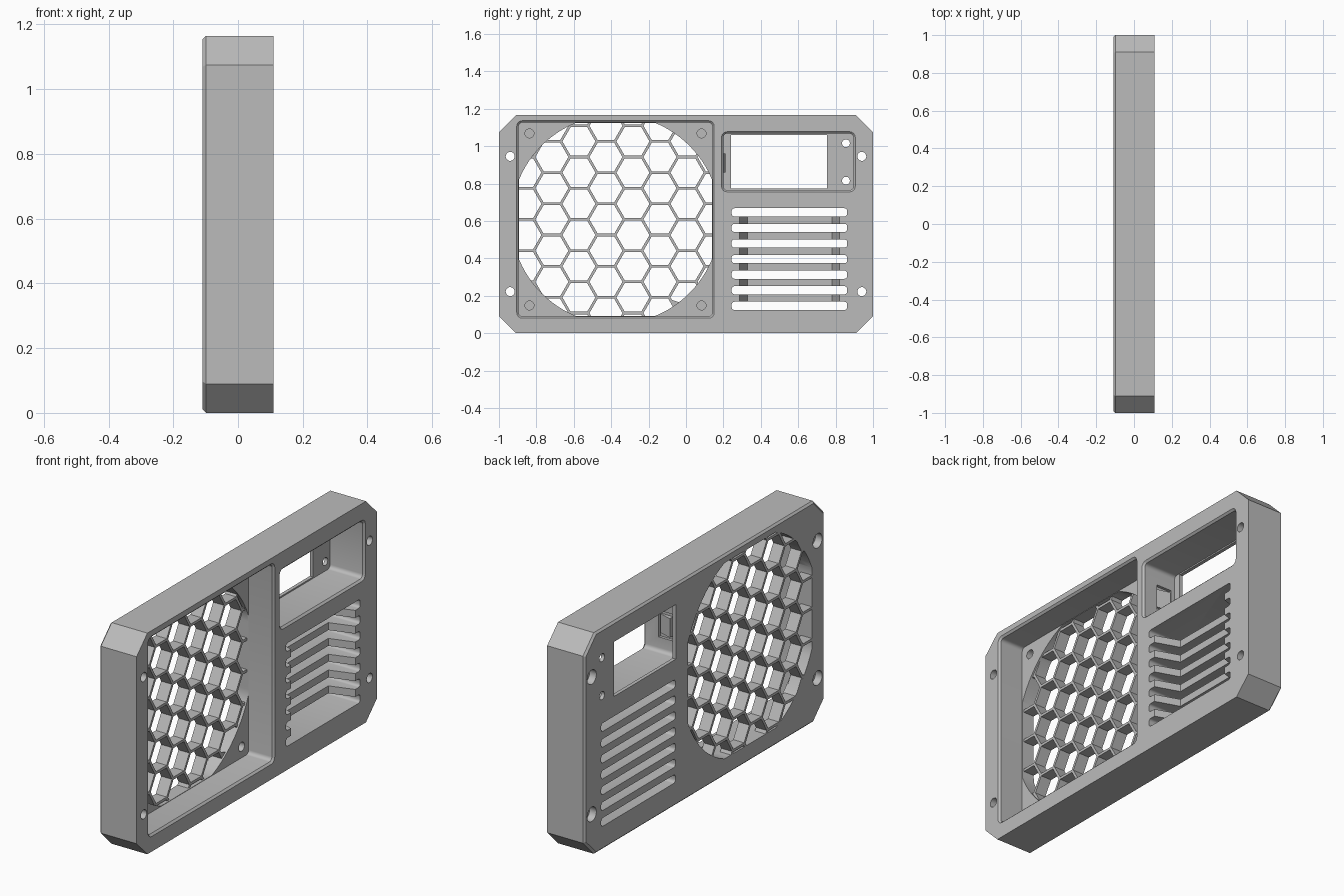
import bpy, bmesh, math

cube = bpy.data.objects.get("Cube")
if cube:
    bpy.data.objects.remove(cube, do_unlink=True)

# One grey plastic material
grey = bpy.data.materials.new("grey_plastic")
grey.use_nodes = True
COLOR = (0.5, 0.5, 0.5, 1)
grey.diffuse_color = COLOR
grey.node_tree.nodes["Principled BSDF"].inputs["Base Color"].default_value = COLOR

BACK, FACE, PAST = -0.109, 0.109, 0.13      # grille side, open side, cutter overshoot
TOP = 1.165
FAN_Y, FAN_Z = -0.377, 0.608


def rounded(y0, y1, z0, z1, r, n=5):
    """Rounded rectangle outline in the y-z plane."""
    pts = []
    corners = [(y1 - r, z1 - r), (y0 + r, z1 - r), (y0 + r, z0 + r), (y1 - r, z0 + r)]
    for q, (cy, cz) in enumerate(corners):
        for i in range(n):
            a = math.pi / 2 * (q + i / (n - 1))
            pts.append((cy + r * math.cos(a), cz + r * math.sin(a)))
    return pts


def rect(y0, y1, z0, z1):
    return [(y1, z1), (y0, z1), (y0, z0), (y1, z0)]


def circle(cy, cz, r, n=24):
    return [(cy + r * math.cos(2 * math.pi * i / n), cz + r * math.sin(2 * math.pi * i / n))
            for i in range(n)]


def loft(bm, sections):
    """Solid through matching outlines, each given as (x, outline)."""
    rings = [[bm.verts.new((x, y, z)) for y, z in pts] for x, pts in sections]
    n = len(rings[0])
    for a, b in zip(rings, rings[1:]):
        for i in range(n):
            j = (i + 1) % n
            bm.faces.new((a[i], a[j], b[j], b[i]))
    bm.faces.new(rings[0][::-1])
    bm.faces.new(rings[-1])


def prism(x0, x1, pts):
    return [(x0, pts), (x1, pts)]


def solid(name, lofts):
    bm = bmesh.new()
    for sections in lofts:
        loft(bm, sections)
    bmesh.ops.recalc_face_normals(bm, faces=bm.faces)
    mesh = bpy.data.meshes.new(name)
    bm.to_mesh(mesh)
    bm.free()
    obj = bpy.data.objects.new(name, mesh)
    bpy.context.scene.collection.objects.link(obj)
    mesh.materials.append(grey)
    return obj


def combine(target, cutter, operation="DIFFERENCE"):
    """Apply a boolean and discard the cutter."""
    mod = target.modifiers.new("cut", "BOOLEAN")
    mod.operation, mod.solver, mod.object = operation, "EXACT", cutter
    graph = bpy.context.evaluated_depsgraph_get()
    result = bpy.data.meshes.new_from_object(target.evaluated_get(graph))
    target.modifiers.clear()
    target.data = result
    bpy.data.objects.remove(cutter, do_unlink=True)


# Body plate with clipped corners and a fine chamfer on the grille side
def outline(inset):
    c, w, lo, hi = 0.09, 1 - inset, inset, TOP - inset
    k = c - inset * 0.4
    return [(w, lo + k), (w, hi - k), (w - k, hi), (k - w, hi),
            (-w, hi - k), (-w, lo + k), (k - w, lo), (w - k, lo)]


body = solid("bracket_body", [[(BACK, outline(0.01)), (BACK + 0.01, outline(0)), (FACE, outline(0))]])


# Pockets on the open side, with chamfered lips
def pocket(floor, y0, y1, z0, z1):
    inner = rounded(y0, y1, z0, z1, 0.02)
    lip = rounded(y0 - 0.01, y1 + 0.01, z0 - 0.01, z1 + 0.01, 0.03)
    return [(floor, inner), (FACE - 0.01, inner), (FACE, lip), (PAST, lip)]


H = 0.518
vent_pocket = [(-0.02, rect(0.33, 0.78, 0.145, 0.645)), (PAST, rect(0.278, 0.827, 0.145, 0.645))]
combine(body, solid("pocket_cutter", [
    pocket(-0.037, FAN_Y - H, FAN_Y + H, FAN_Z - H, FAN_Z + H),
    pocket(-0.09, 0.2, 0.895, 0.765, 1.067),
    vent_pocket]))

# Vent slots, window and screw holes
holes = [prism(-PAST, PAST, rounded(0.244, 0.862, z - 0.022, z + 0.022, 0.015))
         for z in [0.146 + 0.0833 * i for i in range(7)]]
holes.append(prism(-PAST, -0.05, rect(0.24, 0.753, 0.772, 1.06)))
for z in (0.815, 1.015):
    holes.append(prism(-PAST, -0.05, circle(0.855, z, 0.021)))
for y in (-0.94, 0.94):
    for z in (0.222, 0.945):
        wide, narrow = circle(y, z, 0.038), circle(y, z, 0.024)
        holes.append([(-PAST, wide), (-0.07, wide), (-0.069, narrow), (PAST, narrow)])
for y in (-0.46, 0.46):
    for z in (-0.46, 0.46):
        holes.append(prism(-0.085, 0, circle(FAN_Y + y, FAN_Z + z, 0.024)))
combine(body, solid("hole_cutter", holes))

# Fan opening: a circle flattened on four sides
F = H - 0.002
opening = [(max(FAN_Y - F, min(FAN_Y + F, y)), max(FAN_Z - F, min(FAN_Z + F, z)))
           for y, z in circle(FAN_Y, FAN_Z, 0.558, 96)]
combine(body, solid("opening_cutter", [prism(-0.046, -0.02, opening)]))

# Honeycomb grille, cut as hexagonal cells limited to the opening
STEP = 0.1445
PITCH = STEP * 2 / math.sqrt(3)
CELL = (PITCH - 0.014) / math.sqrt(3)
cells = []
for col in range(-4, 6):
    for row in range(-5, 6):
        y = -0.428 + STEP * col
        z = FAN_Z + PITCH * (row + 0.5 * (col % 2))
        if math.hypot(y - FAN_Y, z - FAN_Z) < 0.66:
            cells.append(prism(-PAST, -0.03, circle(y, z, CELL, 6)))
grille = solid("grille_cutter", cells)
combine(grille, solid("grille_limit", [prism(-0.12, -0.035, opening)]), "INTERSECT")
combine(body, grille)

# Latch recess and the wedge clip inside it
combine(body, solid("latch_cutter", [prism(-0.07, 0.02, rect(0.185, 0.21, 0.84, 0.98))]))
clip = solid("latch_clip", [[(-0.055, rect(0.18, 0.212, 0.86, 0.96)),
                             (0.015, rect(0.18, 0.192, 0.86, 0.96))]])

# Smooth only the round walls
bpy.ops.object.select_all(action="DESELECT")
for obj in (body, clip):
    obj.select_set(True)
bpy.context.view_layer.objects.active = body
bpy.ops.object.shade_smooth_by_angle(angle=math.radians(25))
